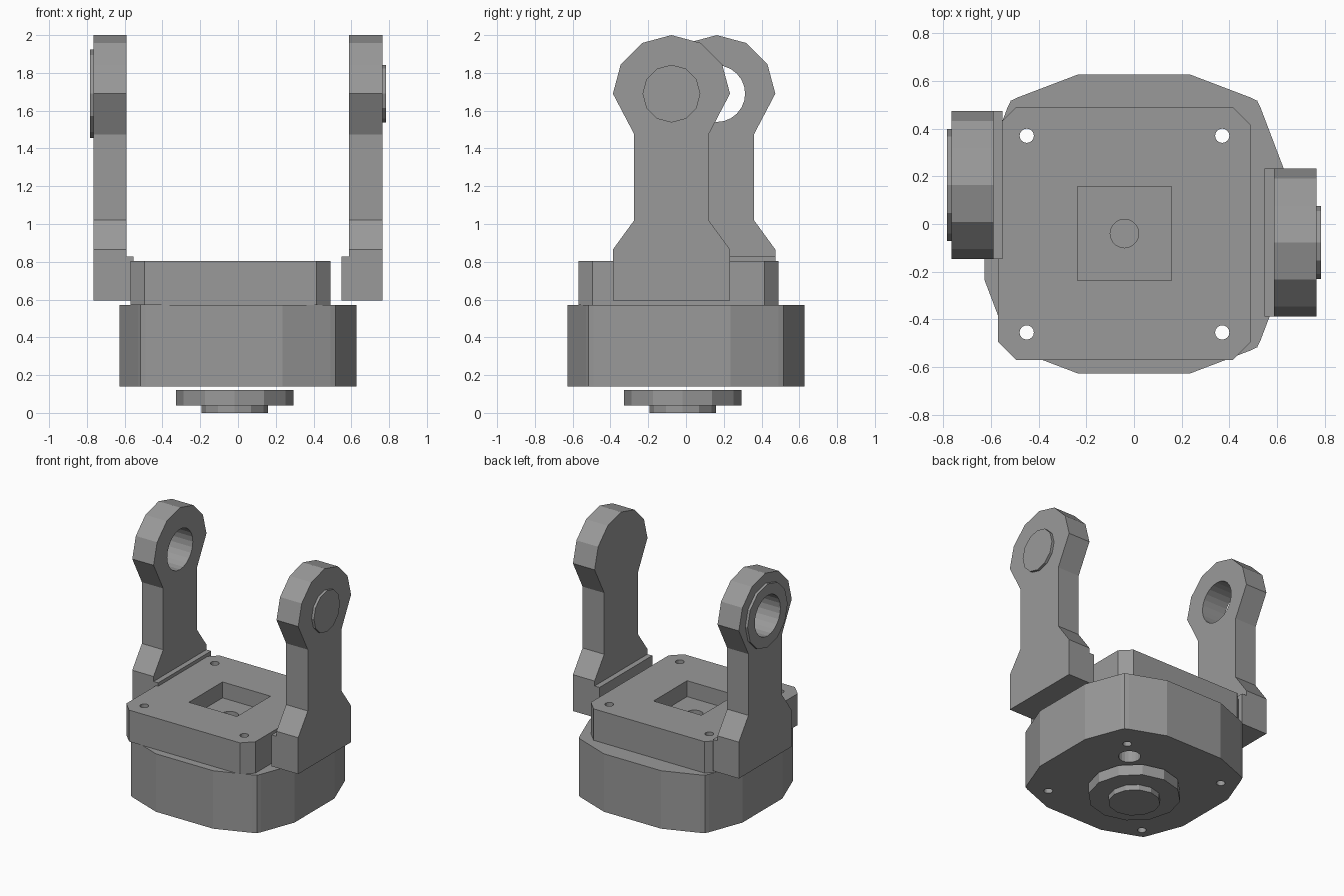
import bpy, bmesh, math
from mathutils import Matrix, Vector

cube = bpy.data.objects.get("Cube")
if cube:
    bpy.data.objects.remove(cube, do_unlink=True)

grey = bpy.data.materials.new("mid grey")
grey.use_nodes = True
colour = (0.32, 0.32, 0.32, 1)
grey.diffuse_color = colour
grey.node_tree.nodes["Principled BSDF"].inputs["Base Color"].default_value = colour

# Maps a profile drawn in (y, z) and extruded along x
SIDEWAYS = Matrix(((0, 0, 1), (1, 0, 0), (0, 1, 0))).to_4x4()
UPRIGHT = Matrix.Identity(4)


def prism(name, outline, low, high, frame=UPRIGHT):
    """Extrude a closed outline from low to high along the frame's axis."""
    bm = bmesh.new()
    face = bm.faces.new([bm.verts.new((a, b, low)) for a, b in outline])
    top = bmesh.ops.extrude_face_region(bm, geom=[face])["geom"]
    moved = [v for v in top if isinstance(v, bmesh.types.BMVert)]
    bmesh.ops.translate(bm, verts=moved, vec=Vector((0, 0, high - low)))
    bm.transform(frame)
    bmesh.ops.recalc_face_normals(bm, faces=bm.faces)
    mesh = bpy.data.meshes.new(name)
    bm.to_mesh(mesh)
    bm.free()
    mesh.materials.append(grey)
    obj = bpy.data.objects.new(name, mesh)
    bpy.context.collection.objects.link(obj)
    return obj


def ring(a, b, radius, sides=12):
    return [(a + radius * math.cos(math.tau * i / sides),
             b + radius * math.sin(math.tau * i / sides)) for i in range(sides)]


def rect(a0, b0, a1, b1):
    return [(a0, b0), (a1, b0), (a1, b1), (a0, b1)]


def cut(targets, outline, low, high, frame=UPRIGHT):
    """Subtract a prism from each target, then discard the cutter."""
    cutter = prism("cutter", outline, low, high, frame)
    cutter.hide_render = True
    for obj in targets:
        mod = obj.modifiers.new("cut", 'BOOLEAN')
        mod.operation = 'DIFFERENCE'
        mod.solver = 'EXACT'
        mod.object = cutter
        bpy.context.view_layer.objects.active = obj
        bpy.ops.object.modifier_apply(modifier=mod.name)
    bpy.data.objects.remove(cutter, do_unlink=True)


# Base housing: one corner of the outline turned four times
corner = [(0.627, 0.235), (0.53, 0.49), (0.517, 0.517), (0.49, 0.53), (0.235, 0.627)]
outline = []
for quarter in range(4):
    turn = Matrix.Rotation(quarter * math.pi / 2, 2)
    outline += [tuple(turn @ Vector(p)) for p in corner]
base = prism("base_housing", outline, 0.14, 0.57)
cut([base], ring(0.25, 0.25, 0.075, 20), 0.1, 0.45)

# Top plate with chamfered corners, square pocket and centre hole
MID = -0.04
half, flat = 0.53, 0.455
outline = []
for quarter in range(4):
    turn = Matrix.Rotation(quarter * math.pi / 2, 2)
    for p in ((half, flat), (flat, half)):
        x, y = turn @ Vector(p)
        outline.append((x + MID, y + MID))
plate = prism("top_plate", outline, 0.57, 0.803)
cut([plate], rect(-0.237, -0.237, 0.157, 0.157), 0.685, 0.9)
cut([plate], ring(MID, MID, 0.06, 20), 0.5, 0.9)

# Screw holes through plate and base
for x in (-0.45, 0.37):
    for y in (-0.455, 0.37):
        cut([plate, base], ring(x, y, 0.03, 16), 0, 1)

# Bottom turntable
prism("turntable_disc", ring(-0.0175, -0.0175, 0.312), 0.04, 0.12)
prism("turntable_hub", ring(-0.0175, -0.0175, 0.175), 0, 0.04)

# Side arms
PIVOT = 1.69


def arm(side, sign, y, inner, foot_inner, boss_radius, hole_radius):
    right_edge = [(0.31, 0.595), (0.31, 0.865), (0.197, 1.02), (0.197, 1.475)]
    head = [(0.31 * math.cos(math.pi * i / 6), PIVOT + 0.31 * math.sin(math.pi * i / 6))
            for i in range(7)]
    left_edge = [(-a, b) for a, b in reversed(right_edge)]
    outline = [(a + y, b) for a, b in right_edge + head + left_edge]
    body = prism(side + "_arm", outline, sign * inner, sign * 0.765, SIDEWAYS)
    prism(side + "_arm_foot", rect(y - 0.31, 0.595, y + 0.31, 0.828),
          sign * foot_inner, sign * inner, SIDEWAYS)
    boss = prism(side + "_arm_boss", ring(y, PIVOT, boss_radius),
                 sign * 0.765, sign * 0.784, SIDEWAYS)
    cut([body, boss], ring(y, PIVOT, hole_radius, 24), sign * 0.4, sign * 0.9, SIDEWAYS)


arm("left", 1, -0.077, 0.587, 0.547, 0.153, 0.06)
arm("right", -1, 0.163, 0.59, 0.552, 0.235, 0.15)
